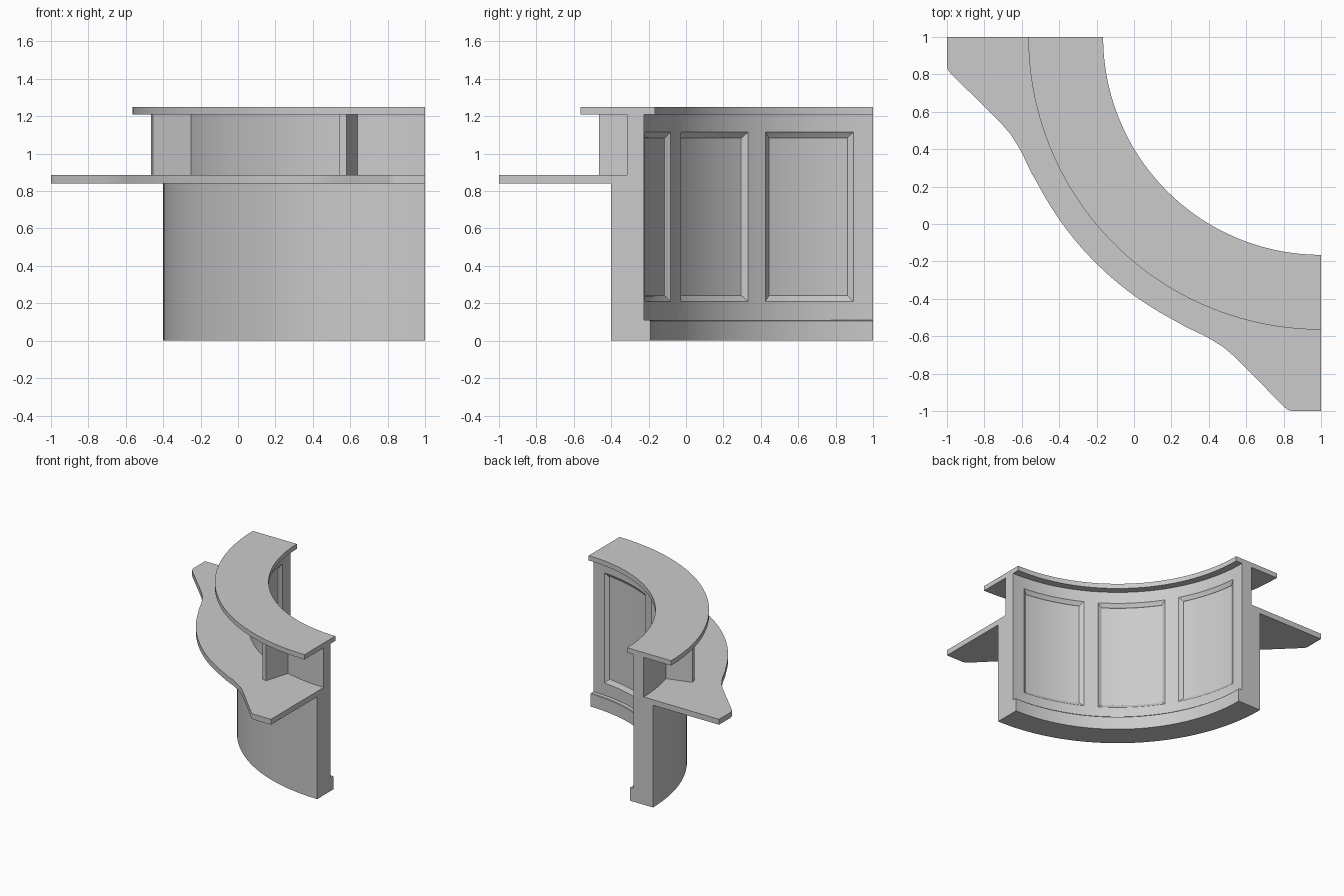
import bpy, bmesh
from math import sin, cos, radians, hypot, degrees, atan2

if "Cube" in bpy.data.objects:
    bpy.data.objects.remove(bpy.data.objects["Cube"])

def polar(r, deg):
    # every curve shares the centre (1, 1); 0 deg = right end, 90 deg = left end
    a = radians(deg)
    return 1 - r * sin(a), 1 - r * cos(a)

def finish(name, bm):
    bmesh.ops.recalc_face_normals(bm, faces=bm.faces)
    me = bpy.data.meshes.new(name)
    bm.to_mesh(me)
    bm.free()
    ob = bpy.data.objects.new(name, me)
    bpy.context.collection.objects.link(ob)
    bpy.ops.object.select_all(action='DESELECT')
    ob.select_set(True)
    bpy.context.view_layer.objects.active = ob
    bpy.ops.object.shade_smooth_by_angle(angle=radians(25))
    return ob

def sweep(profile, angles):
    # sweep a closed (radius, z) profile around the shared centre
    bm = bmesh.new()
    rings = [[bm.verts.new((*polar(r, a), z)) for r, z in profile] for a in angles]
    n = len(profile)
    for p, q in zip(rings, rings[1:]):
        for i in range(n):
            j = (i + 1) % n
            bm.faces.new((p[i], p[j], q[j], q[i]))
    bm.faces.new(rings[0])
    bm.faces.new(rings[-1])
    bmesh.ops.recalc_face_normals(bm, faces=bm.faces)
    return bm

def prism(name, outline, z0, z1):
    bm = bmesh.new()
    face = bm.faces.new([bm.verts.new((x, y, z0)) for x, y in outline])
    ext = bmesh.ops.extrude_face_region(bm, geom=[face])
    for v in ext['geom']:
        if isinstance(v, bmesh.types.BMVert):
            v.co.z = z1
    if not face.is_valid:
        bm.faces.new([v for v in bm.verts if v.co.z == z0])
    return finish(name, bm)

# Curved desk body with plinth and three sunken panels on the visitor side
PANELS = [(4.9, 28), (33, 57), (62, 85.1)]
ZLO, ZHI = 0.21, 1.115
stops = [0] + [a for p in PANELS for a in p] + [90]
angles = [0.0]
for s, e in zip(stops, stops[1:]):
    k = max(2, round((e - s) / 2))
    angles += [s + (e - s) * i / k for i in range(1, k + 1)]
body = [(1.19, 0), (1.40, 0), (1.40, 0.84), (1.315, 0.84), (1.315, 1.21),
        (1.225, 1.21), (1.225, ZHI), (1.225, ZLO), (1.225, 0.11), (1.194, 0.11), (1.19, 0.105)]
bm = sweep(body, angles)
for lo, hi in PANELS:
    region = []
    for f in bm.faces:
        c = f.calc_center_median()
        a = degrees(atan2(1 - c.x, 1 - c.y))
        if lo < a < hi and ZLO < c.z < ZHI and hypot(1 - c.x, 1 - c.y) < 1.24 and abs(f.normal.z) < 0.1:
            region.append(f)
    for width, depth in ((0.006, -0.005), (0.022, -0.012), (0.003, -0.005)):
        bmesh.ops.inset_region(bm, faces=region, thickness=width, depth=depth, use_even_offset=True)
finish("desk_body", bm)

# Raised transaction counter
finish("upper_counter", sweep([(1.165, 1.21), (1.565, 1.21), (1.565, 1.25), (1.165, 1.25)],
                              [i * 2 for i in range(46)]))

# Work surface with flared wings, mirrored about the diagonal
wing = [(1, -1), (0.845, -1), (0.825, -0.995), (0.805, -0.98), (0.58, -0.752), (0.53, -0.703),
        (0.48, -0.66), (0.43, -0.628), (0.37, -0.594), (0.28, -0.552)]
outer = wing + [polar(1.706, 28 + i * 2) for i in range(18)] + [(y, x) for x, y in reversed(wing)]
inner = [polar(1.315, 90 - i * 2) for i in range(46)]
prism("work_surface", outer + inner, 0.84, 0.885)

# Two radial supports between work surface and upper counter
for i, mid in enumerate((16.8, 73.2)):
    a = radians(mid)
    ring = []
    for r, t in ((1.30, -0.021), (1.525, -0.021), (1.525, 0.021), (1.30, 0.021)):
        x, y = polar(r, mid)
        ring.append((x - t * cos(a), y + t * sin(a)))
    prism(f"counter_support_{i + 1}", ring, 0.885, 1.21)
